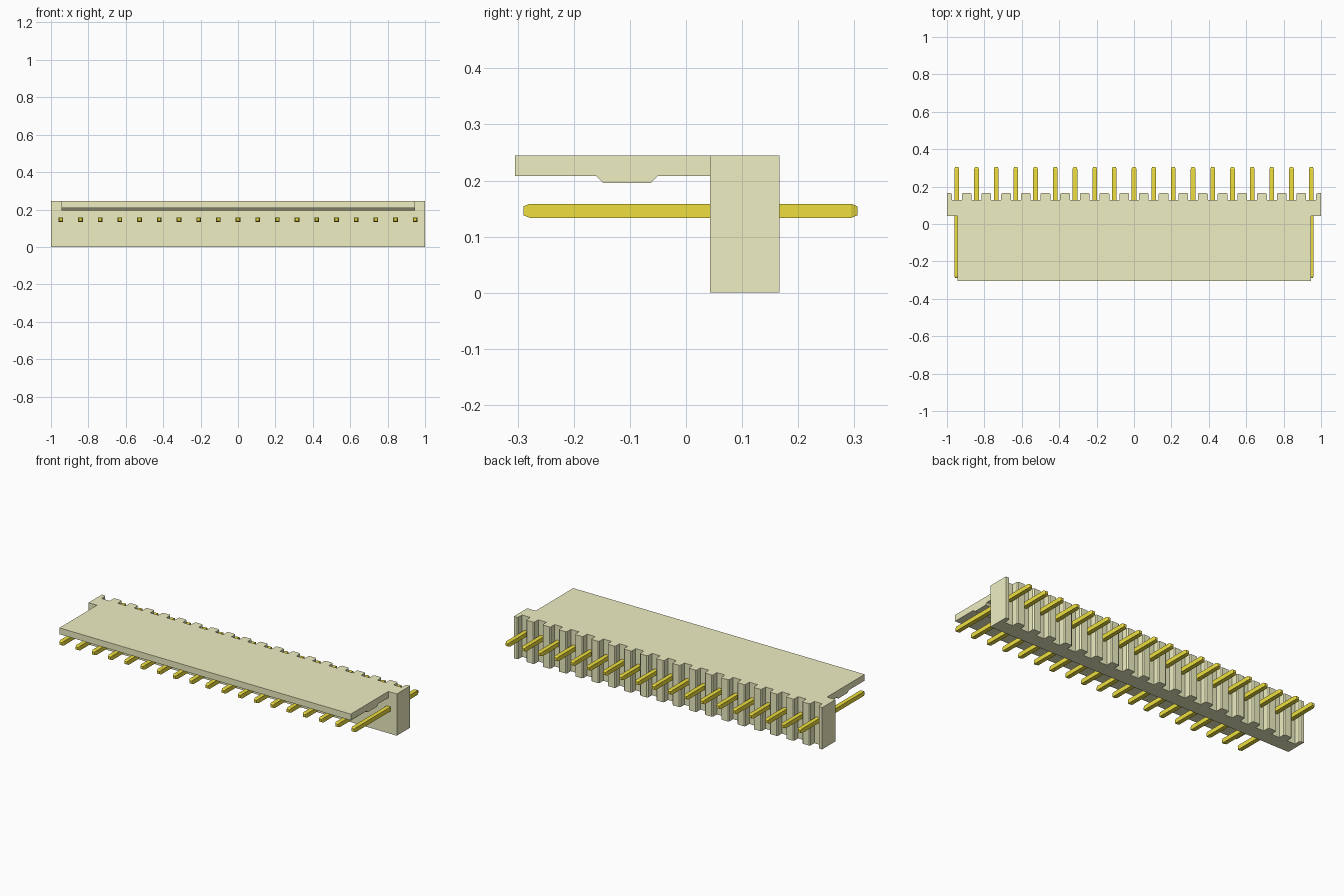
import bpy, bmesh
from mathutils import Matrix, Vector

if "Cube" in bpy.data.objects:
    bpy.data.objects.remove(bpy.data.objects["Cube"])

PINS, PITCH = 19, 2 / 19
PIN_X = [(i - (PINS - 1) / 2) * PITCH for i in range(PINS)]


def material(name, color):
    m = bpy.data.materials.new(name)
    m.diffuse_color = (*color, 1)
    m.use_nodes = True
    m.node_tree.nodes["Principled BSDF"].inputs["Base Color"].default_value = m.diffuse_color
    return m


def finish(bm, name, mat):
    bmesh.ops.recalc_face_normals(bm, faces=bm.faces)
    me = bpy.data.meshes.new(name)
    bm.to_mesh(me)
    bm.free()
    me.materials.append(mat)
    ob = bpy.data.objects.new(name, me)
    bpy.context.collection.objects.link(ob)
    return ob


def prism(name, points, direction, mat):
    """Extrude a closed outline of 3D points along a vector."""
    bm = bmesh.new()
    face = bm.faces.new([bm.verts.new(p) for p in points])
    ext = bmesh.ops.extrude_face_region(bm, geom=[face])
    verts = [v for v in ext["geom"] if isinstance(v, bmesh.types.BMVert)]
    bmesh.ops.translate(bm, verts=verts, vec=direction)
    return finish(bm, name, mat)


ivory = material("ivory_plastic", (0.86, 0.86, 0.54))
gold = material("gold", (0.86, 0.74, 0.05))

# Upright housing: comb outline with a chamfered slot behind every pin
half, c = 0.0265, 0.006
back, slot = 0.167, 0.127
outline = [(-1, 0.043), (-1, back)]
for x in PIN_X:
    outline += [(x - half - c, back), (x - half, back - c), (x - half, slot),
                (x + half, slot), (x + half, back - c), (x + half + c, back)]
outline += [(1, back), (1, 0.043)]
housing = prism("housing", [(x, y, 0) for x, y in outline], (0, 0, 0.245), ivory)

# Locking plate with a bevelled ridge underneath
profile = [(0.06, 0.245), (-0.305, 0.245), (-0.305, 0.208), (-0.16, 0.208),
           (-0.148, 0.196), (-0.062, 0.196), (-0.05, 0.208), (0.06, 0.208)]
plate = prism("locking_plate", [(-0.945, y, z) for y, z in profile], (1.89, 0, 0), ivory)

# Merge the plate into the housing
union = housing.modifiers.new("plate_union", "BOOLEAN")
union.operation, union.solver, union.object = "UNION", "EXACT", plate
bpy.context.view_layer.objects.active = housing
bpy.ops.object.modifier_apply(modifier=union.name)
bpy.data.objects.remove(plate)

# Square pins with tapered tips
for i, x in enumerate(PIN_X):
    bm = bmesh.new()
    bmesh.ops.create_cube(bm, size=1, matrix=Matrix.Diagonal((0.025, 0.573, 0.025, 1)))
    for end in (-1, 1):
        face = next(f for f in bm.faces if f.calc_center_median().y * end > 0.2)
        ext = bmesh.ops.extrude_face_region(bm, geom=[face])
        tip = [v for v in ext["geom"] if isinstance(v, bmesh.types.BMVert)]
        bmesh.ops.delete(bm, geom=[face], context="FACES_ONLY")
        for v in tip:
            v.co = Vector((v.co.x * 0.64, v.co.y + end * 0.011, v.co.z * 0.64))
    pin = finish(bm, f"pin_{i + 1}", gold)
    pin.location = (x, 0.008, 0.146)
